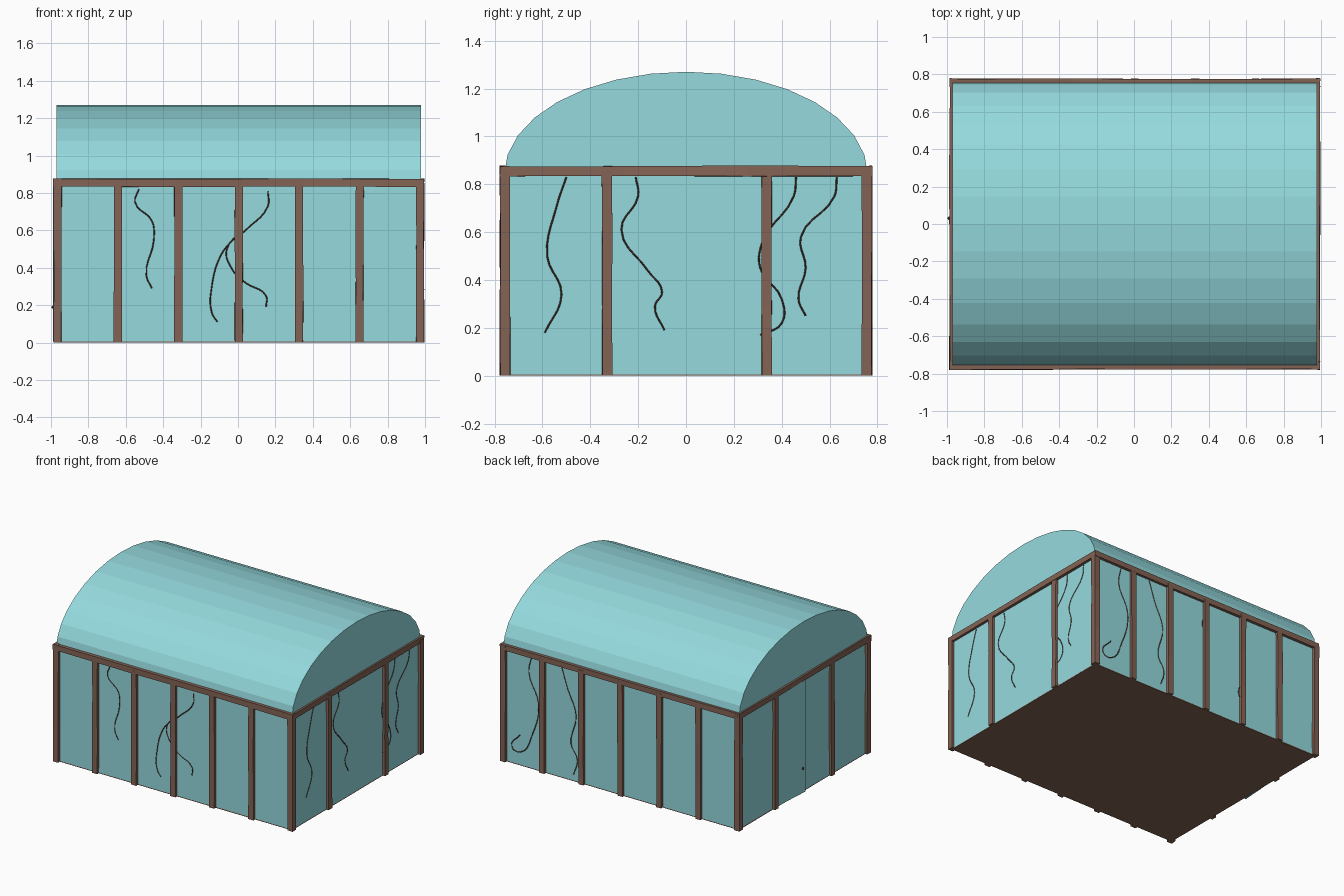
import bpy, bmesh, math, random
from mathutils import Vector, Matrix

random.seed(4)
if "Cube" in bpy.data.objects:
    bpy.data.objects.remove(bpy.data.objects["Cube"])


def material(name, rgb):
    mat = bpy.data.materials.new(name)
    mat.use_nodes = True
    colour = (*rgb, 1)
    mat.diffuse_color = colour
    mat.node_tree.nodes["Principled BSDF"].inputs["Base Color"].default_value = colour
    return mat


GLASS = material("pale turquoise glass", (0.30, 0.70, 0.73))
TIMBER = material("brown timber", (0.23, 0.125, 0.09))
VINE = material("dark vine", (0.09, 0.045, 0.03))

# Main dimensions
CX = 0.004
HX, HY = 0.972, 0.757      # outer faces of the glass
POST = 0.042
EAVE = 0.855               # middle height of the top beams
OUT_X, OUT_Y = 0.969, 0.756  # frame centre lines


def finish(name, bm, mat):
    bmesh.ops.recalc_face_normals(bm, faces=bm.faces)
    mesh = bpy.data.meshes.new(name)
    bm.to_mesh(mesh)
    bm.free()
    mesh.materials.append(mat)
    obj = bpy.data.objects.new(name, mesh)
    bpy.context.collection.objects.link(obj)
    return obj


def box(name, lo, hi, mat, wobble=0.0):
    """Box between two corners; wobble gives it a hand-hewn edge."""
    lo, hi = Vector(lo), Vector(hi)
    size = hi - lo
    bm = bmesh.new()
    bmesh.ops.create_cube(bm, size=1)
    if wobble:
        axis = max(range(3), key=lambda i: size[i])
        long_edges = [e for e in bm.edges
                      if abs(e.verts[0].co[axis] - e.verts[1].co[axis]) > 0.5]
        bmesh.ops.subdivide_edges(bm, edges=long_edges, cuts=2)
    for v in bm.verts:
        v.co = Vector(a * b for a, b in zip(v.co, size)) + (lo + hi) / 2
        if wobble:
            v.co += Vector(random.uniform(-wobble, wobble) for _ in range(3))
            v.co.z = max(v.co.z, 0)
    return finish(name, bm, mat)


def post(name, x, y):
    h = POST / 2
    box(name, (CX + x - h, y - h, 0), (CX + x + h, y + h, EAVE), TIMBER, 0.002)


# Floor
box("floor", (CX - HX, -HY, 0), (CX + HX, HY, 0.008), TIMBER)

# Glass walls, with a doorway left open in the -x end
T = 0.012
DOOR = 0.33
for side, name in ((-1, "front"), (1, "back")):
    ys = sorted((side * HY, side * (HY - T)))
    box(name + "_glass_wall", (CX - HX, ys[0], 0.006), (CX + HX, ys[1], EAVE), GLASS)
box("left_glass_wall", (CX + HX - T, -HY, 0.006), (CX + HX, HY, EAVE), GLASS)
for side in (-1, 1):
    ys = sorted((side * HY, side * DOOR))
    box("doorway_side_glass", (CX - HX, ys[0], 0.006), (CX - HX + T, ys[1], EAVE), GLASS)

# Posts
for side, name in ((-1, "front"), (1, "back")):
    for i in range(7):
        post(name + "_post", (i / 3 - 1) * OUT_X, side * OUT_Y)
    for y in (-0.33, 0.337):
        post("end_post", side * OUT_X, y)

# Top beams
B = POST / 2
for side, name in ((-1, "front"), (1, "back")):
    box(name + "_beam", (CX - OUT_X - B, side * OUT_Y - B, EAVE - B),
        (CX + OUT_X + B, side * OUT_Y + B, EAVE + B), TIMBER, 0.003)
    x = CX + side * OUT_X
    box("end_beam", (x - B, -OUT_Y - B, EAVE - B),
        (x + B, OUT_Y + B, EAVE + B), TIMBER, 0.003)

# Barrel roof: a half ellipse pushed along x
bm = bmesh.new()
SEGMENTS = 16
arch = []
for i in range(SEGMENTS + 1):
    a = math.pi * i / SEGMENTS
    arch.append(bm.verts.new((CX - 0.975, 0.76 * math.cos(a), 0.84 + 0.43 * math.sin(a))))
end = bm.faces.new(arch)
grown = bmesh.ops.extrude_face_region(bm, geom=[end], use_keep_orig=True)
moved = [v for v in grown["geom"] if isinstance(v, bmesh.types.BMVert)]
bmesh.ops.translate(bm, verts=moved, vec=(1.95, 0, 0))
finish("barrel_roof", bm, GLASS)

# Double door: one leaf shut, the other hinged slightly open with a knob
box("closed_door_leaf", (CX - HX, -DOOR, 0.006), (CX - HX + T, 0, EAVE), GLASS)
hinge = Vector((CX - HX, DOOR, 0))
leaf = box("open_door_leaf", (0, -DOOR, 0.006), (T, 0, 0.84), GLASS)
knob_mesh = bmesh.new()
bmesh.ops.create_icosphere(knob_mesh, subdivisions=1, radius=0.01,
                           matrix=Matrix.Translation((0, 0.03 - DOOR, 0.19)))
knob = finish("door_knob", knob_mesh, VINE)
for part in (leaf, knob):
    part.location = hinge
    part.rotation_euler.z = -math.asin(0.022 / DOOR)


def vine(name, place, points):
    """Thin climbing stem following points on a wall."""
    curve = bpy.data.curves.new(name, "CURVE")
    curve.dimensions = "3D"
    curve.bevel_depth = 0.0035
    curve.bevel_resolution = 0
    curve.resolution_u = 5
    spline = curve.splines.new("BEZIER")
    spline.bezier_points.add(len(points) - 1)
    for knot, (u, z) in zip(spline.bezier_points, points):
        knot.co = place(u, z)
        knot.handle_left_type = knot.handle_right_type = "AUTO"
    curve.materials.append(VINE)
    obj = bpy.data.objects.new(name, curve)
    bpy.context.collection.objects.link(obj)


def on_front(u, z):
    return (u, -HY, z)


def on_back(u, z):
    return (u, HY, z)


def on_end(u, z):
    return (CX + HX, u, z)


# Vines on the front
vine("front_vine", on_front, [(-.53, .82), (-.55, .75), (-.46, .65), (-.45, .55),
                              (-.49, .36), (-.46, .29)])
vine("front_vine", on_front, [(.16, .81), (.16, .73), (.04, .6), (-.06, .5), (-.03, .39),
                              (.04, .32), (.15, .25), (.15, .19)])
vine("front_vine", on_front, [(-.02, .56), (-.09, .47), (-.14, .3), (-.14, .16), (-.11, .11)])

# Vines on the back
vine("back_vine", on_back, [(.75, .83), (.77, .71), (.69, .5), (.74, .26), (.84, .1),
                            (.91, .12), (.84, .23)])
vine("back_vine", on_back, [(.5, .83), (.45, .68), (.38, .5), (.42, .27), (.37, .17), (.4, .05)])
vine("back_vine", on_back, [(0, .75), (.03, .66), (0, .6)])
vine("back_vine", on_back, [(-.32, .33), (-.29, .25), (-.32, .18)])

# Vines on the closed end
vine("end_vine", on_end, [(-.5, .83), (-.54, .71), (-.58, .5), (-.52, .34), (-.59, .18)])
vine("end_vine", on_end, [(-.21, .83), (-.2, .75), (-.27, .61), (-.16, .44), (-.1, .35),
                          (-.13, .29), (-.09, .19)])
vine("end_vine", on_end, [(.46, .83), (.45, .75), (.32, .56), (.31, .45), (.4, .32),
                          (.4, .22), (.31, .17)])
vine("end_vine", on_end, [(.63, .83), (.62, .75), (.48, .58), (.5, .45), (.47, .32), (.5, .25)])
